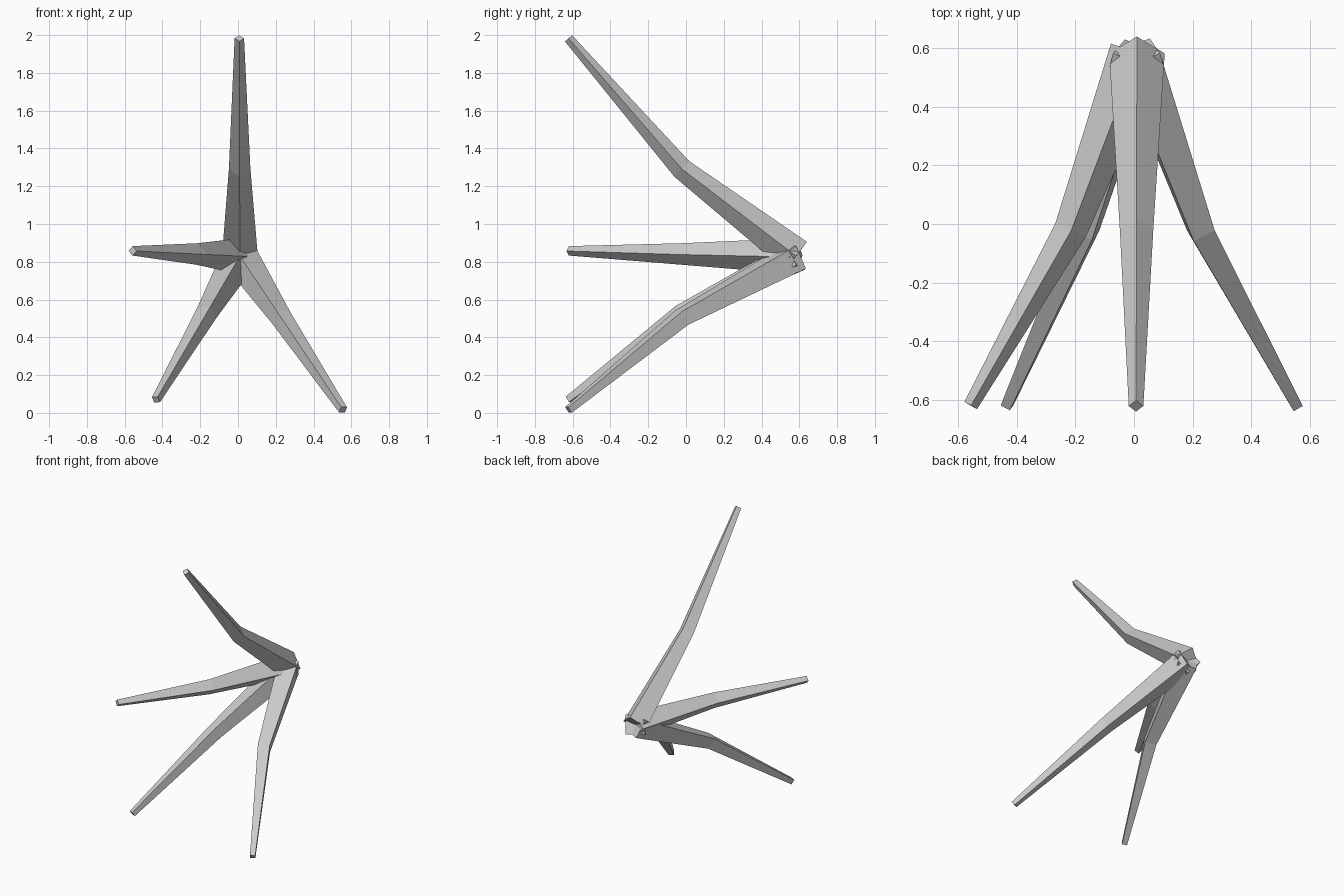
import bpy, bmesh
from mathutils import Vector

if "Cube" in bpy.data.objects:
    bpy.data.objects.remove(bpy.data.objects["Cube"])

HUB = Vector((0.01, 0.583, 0.83))
BACK = Vector((0, 1, 0))
SIZES = (0.095, 0.057, 0.025)      # half diagonals at hub, bend and tip


def arm(name, tip):
    """Tapered four-sided arm running from the hub through a bend to its tip."""
    tip = Vector(tip)
    radial = Vector((tip.x - HUB.x, 0, tip.z - HUB.z))
    side = radial.normalized().cross(BACK)
    bend = HUB + radial * 0.4
    bend.y = -0.022
    points = (HUB, bend, tip)
    d1 = (bend - HUB).normalized()
    d2 = (tip - bend).normalized()
    bm = bmesh.new()
    rings = []
    for p, d, s in zip(points, (d1, (d1 + d2).normalized(), d2), SIZES):
        outer = side.cross(d).normalized()
        rings.append([bm.verts.new(p + o * s) for o in (outer, side, -outer, -side)])
    for a, b in zip(rings, rings[1:]):
        for i in range(4):
            j = (i + 1) % 4
            bm.faces.new((a[i], a[j], b[j], b[i]))
    bm.faces.new(rings[0][::-1])
    bm.faces.new(rings[-1])
    bmesh.ops.recalc_face_normals(bm, faces=bm.faces)
    mesh = bpy.data.meshes.new(name)
    bm.to_mesh(mesh)
    bm.free()
    bpy.context.collection.objects.link(bpy.data.objects.new(name, mesh))


# Four arms spreading from the shared hub
arm("upper_arm", (0.007, -0.622, 1.983))
arm("left_arm", (-0.558, -0.62, 0.858))
arm("lower_left_arm", (-0.434, -0.62, 0.07))
arm("lower_right_arm", (0.556, -0.622, 0.016))
